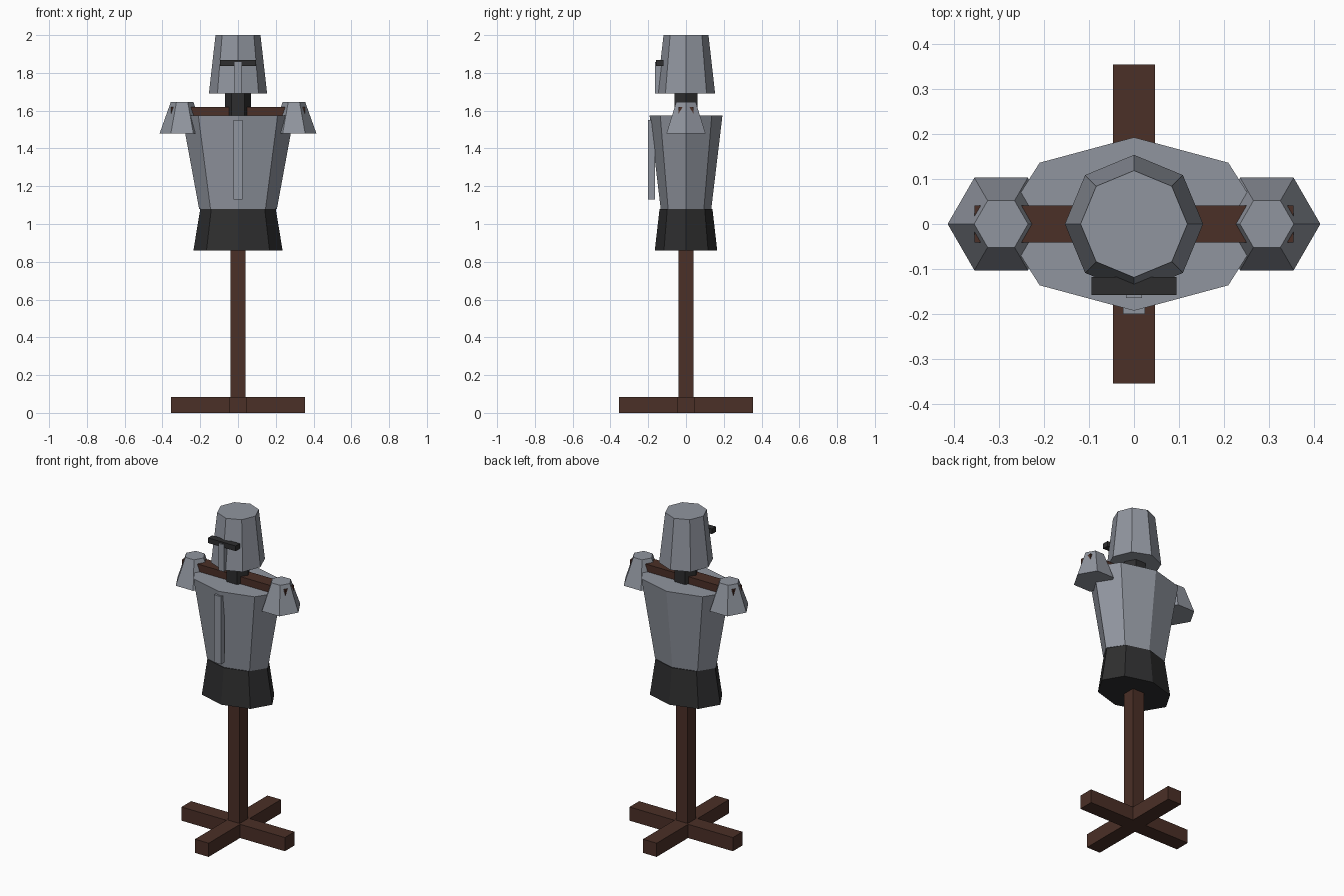
import bpy
import bmesh
from math import cos, sin, tau
from mathutils import Matrix, Vector

cube = bpy.data.objects.get("Cube")
if cube:
    bpy.data.objects.remove(cube, do_unlink=True)


def material(name, rgb):
    mat = bpy.data.materials.new(name)
    mat.use_nodes = True
    mat.diffuse_color = (*rgb, 1)
    mat.node_tree.nodes["Principled BSDF"].inputs["Base Color"].default_value = (*rgb, 1)
    return mat


steel = material("steel grey", (0.28, 0.30, 0.345))
dark = material("dark cloth", (0.027, 0.027, 0.028))
wood = material("brown wood", (0.07, 0.029, 0.02))


def finish(name, bm, mat):
    bmesh.ops.recalc_face_normals(bm, faces=bm.faces)
    mesh = bpy.data.meshes.new(name)
    bm.to_mesh(mesh)
    bm.free()
    mesh.materials.append(mat)
    obj = bpy.data.objects.new(name, mesh)
    bpy.context.collection.objects.link(obj)
    return obj


def box(name, mat, low, high):
    """Box between two opposite corners."""
    low, high = Vector(low), Vector(high)
    bm = bmesh.new()
    place = Matrix.Translation((low + high) / 2) @ Matrix.Diagonal((*(high - low), 1))
    bmesh.ops.create_cube(bm, size=1, matrix=place)
    return finish(name, bm, mat)


def frustum(name, mat, sides, bottom, top, squash=1, x=0):
    """Capped tapered prism; bottom and top are (radius, height)."""
    bm = bmesh.new()
    rings = []
    for radius, z in (bottom, top):
        angles = [tau * i / sides for i in range(sides)]
        rings.append([bm.verts.new((x + radius * cos(a), squash * radius * sin(a), z))
                      for a in angles])
        bm.faces.new(rings[-1])
    for i in range(sides):
        j = (i + 1) % sides
        bm.faces.new((rings[0][i], rings[0][j], rings[1][j], rings[1][i]))
    return finish(name, bm, mat)


# Wooden stand
box("base_beam_side", wood, (-0.355, -0.047, 0), (0.355, 0.047, 0.085))
box("base_beam_front", wood, (-0.047, -0.355, 0), (0.047, 0.355, 0.085))
box("post", wood, (-0.04, -0.04, 0), (0.04, 0.04, 1.6))
box("shoulder_bar", wood, (-0.355, -0.041, 1.54), (0.355, 0.041, 1.62))

# Body armour
frustum("skirt", dark, 8, (0.236, 0.86), (0.2, 1.08), squash=0.7)
frustum("breastplate", steel, 8, (0.206, 1.08), (0.297, 1.575), squash=0.65)
box("chest_ridge", steel, (-0.024, -0.2, 1.13), (0.024, -0.165, 1.55))

# Shoulder guards
for side, sign in (("left", 1), ("right", -1)):
    frustum(f"{side}_shoulder_guard", steel, 6, (0.119, 1.48), (0.06, 1.645), x=sign * 0.296)

# Neck and helmet
frustum("neck", dark, 6, (0.07, 1.56), (0.07, 1.71))
frustum("helmet", steel, 8, (0.154, 1.692), (0.119, 2))
box("eye_slit", dark, (-0.095, -0.158, 1.836), (0.095, -0.118, 1.868))
box("nose_guard", steel, (-0.018, -0.165, 1.69), (0.018, -0.13, 1.857))
